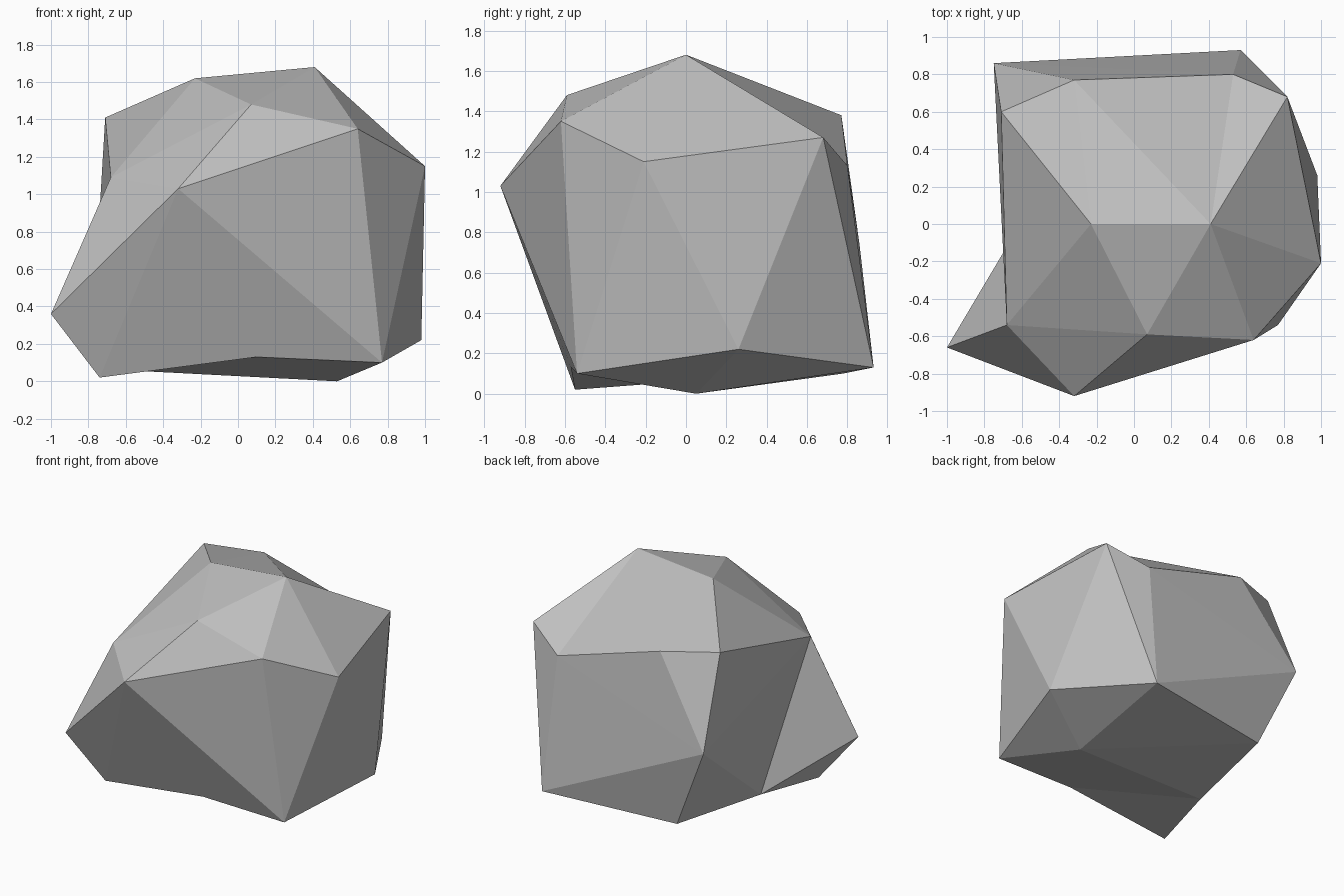
import bpy
import bmesh

default_cube = bpy.data.objects.get("Cube")
if default_cube:
    bpy.data.objects.remove(default_cube, do_unlink=True)


def make_material(name, color):
    material = bpy.data.materials.new(name)
    material.use_nodes = True
    material.diffuse_color = color
    material.node_tree.nodes["Principled BSDF"].inputs["Base Color"].default_value = color
    return material


# Corner points of the boulder, grouped by level
corners = {
    # crown
    "H": (0.41, 0, 1.68), "I": (-0.23, 0, 1.62), "M": (0.07, -0.59, 1.48),
    "J": (-0.71, 0.6, 1.41), "Q": (-0.32, 0.77, 1.38), "G": (0.64, -0.62, 1.35),
    # shoulders
    "N": (0.82, 0.68, 1.27), "F": (1, -0.21, 1.15), "R": (0.53, 0.8, 1.13),
    "K": (-0.68, -0.54, 1.09), "L": (-0.32, -0.92, 1.03), "P": (-0.75, 0.86, 0.74),
    # spur and foot
    "A": (-1, -0.66, 0.36), "E": (0.98, 0.26, 0.22), "O": (0.57, 0.93, 0.13),
    "T": (0.1, -0.57, 0.13), "D": (0.77, -0.54, 0.1), "S": (-0.47, 0.78, 0.1),
    "U": (-0.62, -0.02, 0.06), "B": (-0.74, -0.55, 0.02), "C": (0.53, 0.05, 0),
}

bm = bmesh.new()
verts = {key: bm.verts.new(position) for key, position in corners.items()}


def fan(hub, rim):
    """Triangles from one hub corner to each step along the rim."""
    for first, second in zip(rim, rim[1:]):
        bm.faces.new((verts[hub], verts[first], verts[second]))


# Facets around the peak and the left shoulder
fan("H", "IMGFNRQI")
fan("K", "IMLAUPJI")
fan("I", "JQ")

# Front, back and side facets
fan("L", "ABTDGM")
fan("P", "USORQJ")
fan("E", "CDFNOC")
fan("F", "GD")
fan("N", "OR")

# Underside facets
fan("C", "DTUSO")
fan("U", "ABT")

bmesh.ops.recalc_face_normals(bm, faces=bm.faces[:])
mesh = bpy.data.meshes.new("boulder")
bm.to_mesh(mesh)
bm.free()

mesh.materials.append(make_material("stone grey", (0.52, 0.52, 0.52, 1)))
boulder = bpy.data.objects.new("boulder", mesh)
bpy.context.collection.objects.link(boulder)
